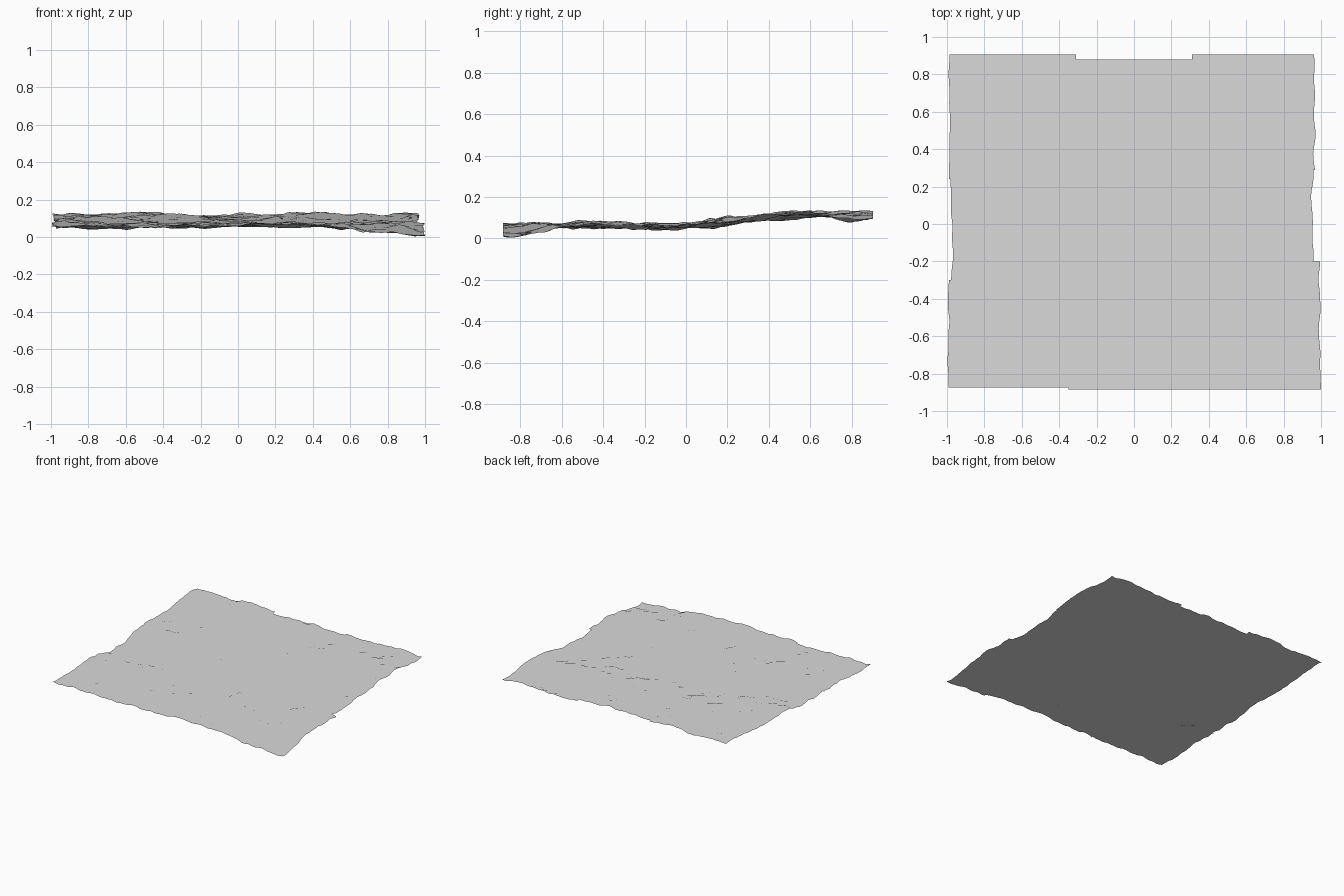
import bpy
import bmesh
from mathutils import Vector, noise

cube = bpy.data.objects.get("Cube")
if cube:
    bpy.data.objects.remove(cube, do_unlink=True)

# One plain grey for the whole ground
grey = bpy.data.materials.new("stone_grey")
grey.use_nodes = True
colour = (0.7, 0.7, 0.7, 1)
grey.diffuse_color = colour
grey.node_tree.nodes["Principled BSDF"].inputs["Base Color"].default_value = colour

CELLS = 44


def smoothstep(a, b, v):
    t = min(max((v - a) / (b - a), 0), 1)
    return t * t * (3 - 2 * t)


def height(x, y):
    """Gentle rise to the back, a sunken front left corner, and rough bumps."""
    p = Vector((x, y, 0.37))
    z = 0.06 + 0.052 * smoothstep(-0.1, 0.6, y)
    z -= 0.042 * smoothstep(0.3, 0.95, x) * smoothstep(-0.55, -0.88, y)
    z += 0.03 * noise.noise(p * 3.1)
    z += 0.017 * noise.noise(p * 8)
    z += 0.007 * noise.noise(p * 21)
    return min(max(z, 0.002), 0.138)


def ground_tile(name, x0, x1, y0, y1, lift):
    bm = bmesh.new()
    bmesh.ops.create_grid(bm, x_segments=CELLS, y_segments=CELLS, size=1)
    for v in bm.verts:
        u, w = v.co.x, v.co.y
        x = x0 + (x1 - x0) * (u + 1) / 2
        y = y0 + (y1 - y0) * (w + 1) / 2
        # ragged outer sides
        if abs(x) > 0.9 and abs(u) > 0.99:
            x += 0.012 * noise.noise(Vector((u, y * 9, 2.5)))
        v.co = (x, y, height(x, y) + lift)
    mesh = bpy.data.meshes.new(name)
    bm.to_mesh(mesh)
    bm.free()
    mesh.materials.append(grey)
    mesh.polygons.foreach_set("use_smooth", [True] * len(mesh.polygons))
    # upward normals keep the rough ground evenly shaded
    mesh.normals_split_custom_set_from_vertices([(0, 0, 1)] * len(mesh.vertices))
    obj = bpy.data.objects.new(name, mesh)
    bpy.context.scene.collection.objects.link(obj)


# Three by three tiles that overlap slightly: x range, y range, lift
tiles = {
    "back_right_tile": (-0.985, -0.31, 0.24, 0.905, 0.001),
    "back_middle_tile": (-0.33, 0.32, 0.25, 0.88, 0),
    "back_left_tile": (0.31, 0.965, 0.29, 0.905, 0.002),
    "middle_right_tile": (-0.978, -0.32, -0.31, 0.25, 0),
    "centre_tile": (-0.34, 0.31, -0.32, 0.26, 0.002),
    "middle_left_tile": (0.29, 0.955, -0.22, 0.31, 0.001),
    "front_right_tile": (-0.99, -0.34, -0.875, -0.3, 0.002),
    "front_middle_tile": (-0.35, 0.31, -0.885, -0.3, 0),
    "front_left_tile": (0.28, 0.992, -0.885, -0.2, 0),
}
for name, spec in tiles.items():
    ground_tile(name, *spec)
